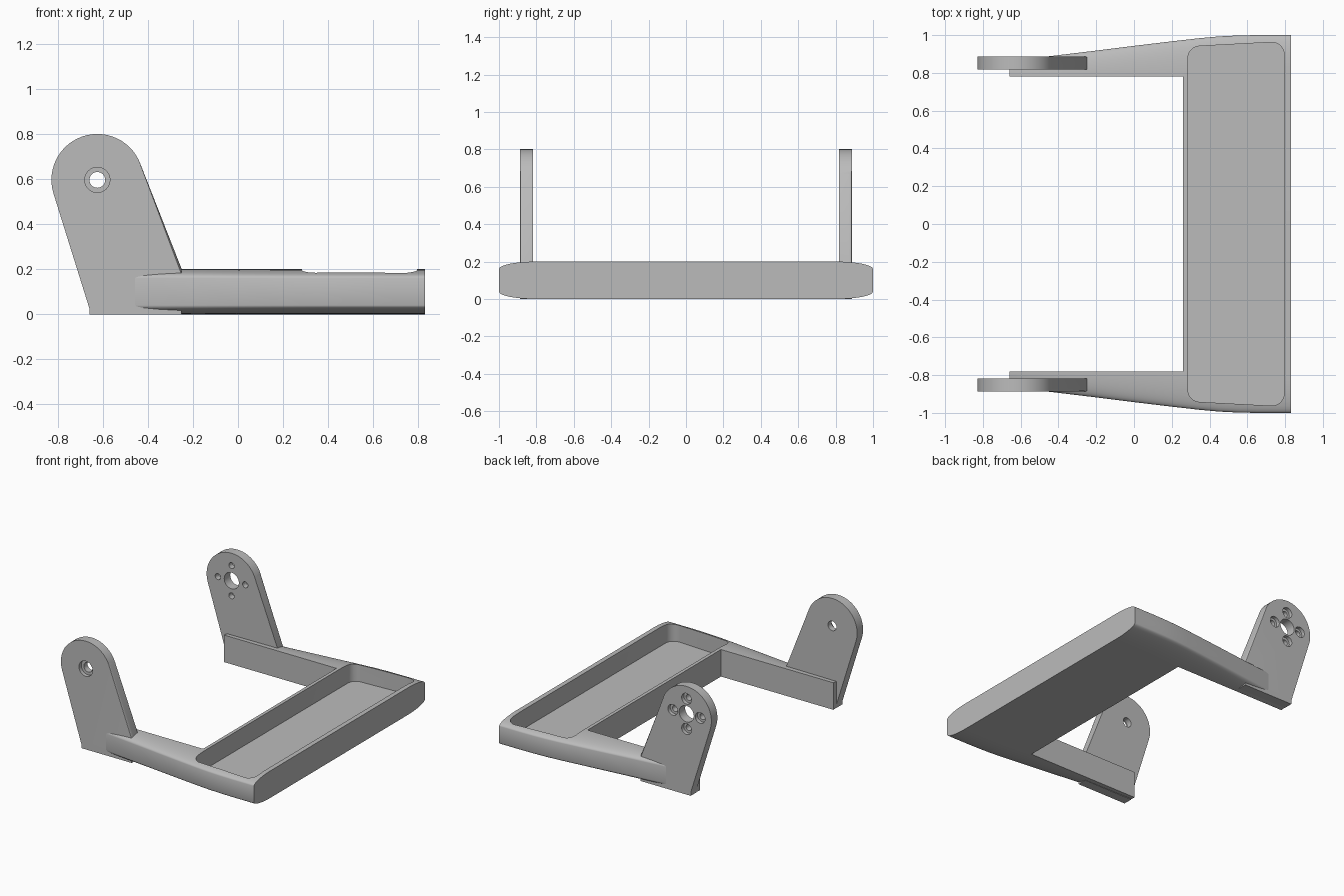
import bpy, bmesh, math
from mathutils import Vector

if "Cube" in bpy.data.objects:
    bpy.data.objects.remove(bpy.data.objects["Cube"])

gray = bpy.data.materials.new("matte_gray")
gray.use_nodes = True
GRAY = (0.5, 0.5, 0.5, 1)
gray.diffuse_color = GRAY
gray.node_tree.nodes["Principled BSDF"].inputs["Base Color"].default_value = GRAY


def finish(bm, name):
    bmesh.ops.recalc_face_normals(bm, faces=bm.faces)
    mesh = bpy.data.meshes.new(name)
    bm.to_mesh(mesh)
    bm.free()
    mesh.materials.append(gray)
    obj = bpy.data.objects.new(name, mesh)
    bpy.context.collection.objects.link(obj)
    return obj


def prism(name, points, offset):
    """Extrude a closed outline along an offset."""
    bm = bmesh.new()
    face = bm.faces.new([bm.verts.new(p) for p in points])
    new = bmesh.ops.extrude_face_region(bm, geom=[face])["geom"]
    bmesh.ops.translate(bm, vec=offset, verts=[v for v in new if isinstance(v, bmesh.types.BMVert)])
    return finish(bm, name)


def activate(obj):
    bpy.ops.object.select_all(action="DESELECT")
    obj.select_set(True)
    bpy.context.view_layer.objects.active = obj


def cut(obj, cutter):
    mod = obj.modifiers.new("cut", "BOOLEAN")
    mod.operation, mod.solver, mod.object = "DIFFERENCE", "EXACT", cutter
    activate(obj)
    bpy.ops.object.modifier_apply(modifier=mod.name)
    bpy.data.objects.remove(cutter)


def arc(cx, cy, r, start, end, steps):
    angles = [math.radians(start + (end - start) * i / steps) for i in range(steps + 1)]
    return [(cx + r * math.cos(a), cy + r * math.sin(a)) for a in angles]


def drill(obj, x, z, r, y0, y1):
    circle = arc(x, z, r, 0, 360, 32)[:-1]
    cut(obj, prism("drill", [(px, y0, pz) for px, pz in circle], (0, y1 - y0, 0)))


def smooth(obj):
    activate(obj)
    bpy.ops.object.shade_smooth_by_angle(angle=math.radians(30))


# Frame: lofted slab with soft elliptical side edges
HEIGHT, EDGE, INNER = 0.2, 0.04, 0.78
stations = [(-0.66, 0.862), (-0.45, 0.888), (-0.2, 0.918), (0, 0.943), (0.2, 0.967),
            (0.35, 0.984), (0.45, 0.993), (0.55, 0.998), (0.65, 1.0), (0.83, 1.0)]


def section(half):
    width = min(0.2, half - INNER)
    quarter = []
    for i in range(11):
        a = math.pi / 2 * i / 10
        quarter.append((half - width + width * math.cos(a),
                        HEIGHT - EDGE + EDGE * math.sin(a)))
    right = [(y, HEIGHT - z) for y, z in reversed(quarter)] + quarter
    return right + [(-y, z) for y, z in reversed(right)]


bm = bmesh.new()
rings = [[bm.verts.new((x, y, z)) for y, z in section(half)] for x, half in stations]
for a, b in zip(rings, rings[1:]):
    for i in range(len(a)):
        j = (i + 1) % len(a)
        bm.faces.new((a[i], a[j], b[j], b[i]))
bm.faces.new(rings[0])
bm.faces.new(rings[-1])
frame = finish(bm, "tray_frame")

# Gap between the arms
gap = [(-1, -INNER, -0.1), (0.26, -INNER, -0.1), (0.26, INNER, -0.1), (-1, INNER, -0.1)]
cut(frame, prism("gap", gap, (0, 0, 0.5)))

# Tray pocket with rounded corners and slightly slanted ends
R = 0.065
half_outline = arc(0.795 - R, 0.962 - R, R, 0, 95, 8) + arc(0.285 + R, 0.942 - R, R, 95, 180, 8)
outline = half_outline + [(x, -y) for x, y in reversed(half_outline)]
cut(frame, prism("pocket", [(x, y, 0.06) for x, y in outline], (0, 0, 0.4)))
smooth(frame)

# Upright brackets at the ends of the arms
PX, PZ, PR = -0.625, 0.597, 0.204
bracket_outline = [(-0.66, 0), (-0.25, 0), (-0.25, 0.2)] + arc(PX, PZ, PR, 21, 198, 28) + [(-0.66, 0.025)]


def bracket(name, side):
    bm = bmesh.new()
    outer = [bm.verts.new((x, side * 0.887, z)) for x, z in bracket_outline]
    inner = [bm.verts.new((x, side * 0.817, z)) for x, z in bracket_outline]
    bm.faces.new(outer)
    bm.faces.new(inner)
    for i in range(len(outer)):
        j = (i + 1) % len(outer)
        bm.faces.new((outer[i], outer[j], inner[j], inner[i]))
    # Rounded outer edge along the rear slope
    slope = bm.edges.get((outer[2], outer[3]))
    bmesh.ops.recalc_face_normals(bm, faces=bm.faces)
    bmesh.ops.bevel(bm, geom=[slope], offset=0.015, segments=4, profile=0.5, affect="EDGES")
    return finish(bm, name)


# Front bracket: one pivot hole with a counterbore
front = bracket("front_bracket", -1)
drill(front, PX, PZ, 0.035, -1, -0.7)
drill(front, PX, PZ, 0.056, -1, -0.86)
smooth(front)

# Back bracket: wide hole and four counterbored screw holes
back = bracket("back_bracket", 1)
drill(back, PX, PZ, 0.06, 0.7, 1)
for dx, dz in ((1, 0), (0, 1), (-1, 0), (0, -1)):
    x, z = PX + 0.112 * dx, PZ + 0.112 * dz
    drill(back, x, z, 0.022, 0.7, 1)
    drill(back, x, z, 0.04, 0.86, 1)
smooth(back)
